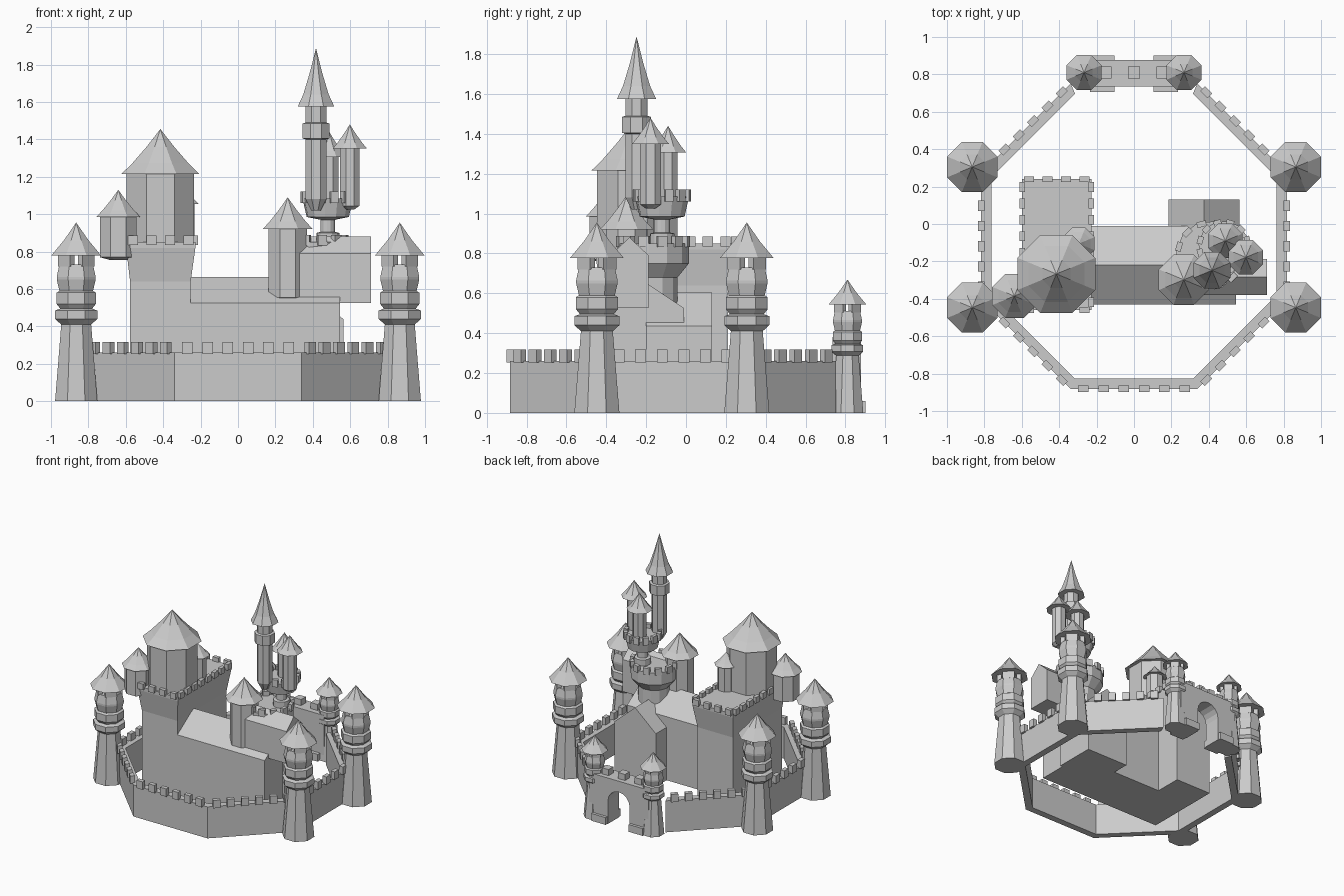
import bpy, bmesh
from math import pi, sin, cos, atan2
from mathutils import Vector, Matrix

cube = bpy.data.objects.get("Cube")
if cube:
    bpy.data.objects.remove(cube, do_unlink=True)

stone = bpy.data.materials.new("grey_stone")
stone.use_nodes = True
GREY = (0.6, 0.6, 0.6, 1)
stone.diffuse_color = GREY
stone.node_tree.nodes["Principled BSDF"].inputs["Base Color"].default_value = GREY


def finish(name, bm):
    bmesh.ops.recalc_face_normals(bm, faces=bm.faces)
    mesh = bpy.data.meshes.new(name)
    bm.to_mesh(mesh)
    bm.free()
    mesh.materials.append(stone)
    obj = bpy.data.objects.new(name, mesh)
    bpy.context.collection.objects.link(obj)
    return obj


def loft(name, rings):
    """Skin equal-length rings of points and cap both ends."""
    bm = bmesh.new()
    loops = [[bm.verts.new(p) for p in ring] for ring in rings]
    n = len(rings[0])
    for a, b in zip(loops, loops[1:]):
        for i in range(n):
            j = (i + 1) % n
            bm.faces.new((a[i], a[j], b[j], b[i]))
    bm.faces.new(loops[0])
    bm.faces.new(loops[-1])
    bmesh.ops.remove_doubles(bm, verts=bm.verts, dist=0.0003)
    return finish(name, bm)


def lathe(name, x, y, profile, n=8, rot=pi / 8):
    """Faceted turned shape; profile is (half width, height)."""
    k = 1 / cos(pi / n)
    return loft(name, [[(x + r * k * cos(rot + 2 * pi * i / n),
                         y + r * k * sin(rot + 2 * pi * i / n), z)
                        for i in range(n)] for r, z in profile])


def prism(name, outline, axis, lo, hi):
    """Extrude an outline along x, y or z."""
    place = {"x": lambda u, v, w: (w, u, v), "y": lambda u, v, w: (u, w, v),
             "z": lambda u, v, w: (u, v, w)}[axis]
    return loft(name, [[place(u, v, w) for u, v in outline] for w in (lo, hi)])


def boxes(name, items):
    """Many boxes in one object; item is (centre, size, turn)."""
    bm = bmesh.new()
    for centre, size, turn in items:
        m = (Matrix.Translation(centre) @ Matrix.Rotation(turn, 4, "Z")
             @ Matrix.Diagonal((*size, 1)))
        bmesh.ops.create_cube(bm, size=1, matrix=m)
    return finish(name, bm)


def merlon_row(a, b, count, z, size, margin):
    a, b = Vector(a), Vector(b)
    d = b - a
    turn = atan2(d.y, d.x)
    return [((*a.lerp(b, margin + (1 - 2 * margin) * i / (count - 1)), z), size, turn)
            for i in range(count)]


def merlon_ring(name, x, y, r, z, size, n):
    angles = [2 * pi * (i + 0.5) / n for i in range(n)]
    boxes(name, [((x + r * cos(t), y + r * sin(t), z), size, t) for t in angles])


def roof(name, x, y, r, z, top, n=8, rot=pi / 8):
    """Pointed roof with a slightly flared eave."""
    h = top - z
    lathe(name, x, y, [(r, z), (r * 0.72, z + h * 0.24), (r * 0.36, z + h * 0.6),
                       (0.0001, top)], n, rot)


def turret(name, x, y, r, eave_r, low, eave, top, tail=0.05):
    """Corbelled turret with a pointed roof."""
    lathe(name + "_body", x, y, [(r * 0.45, low - tail), (r, low), (r, eave + 0.005)])
    roof(name + "_roof", x, y, eave_r, eave, top)


# Curtain wall: seven sides of an octagon, the eighth is the gatehouse
MID, OUT, THICK, TOP = -0.065, 0.817, 0.055, 0.26


def corner(i, apothem):
    t = pi / 2 + pi / 8 + i * pi / 4
    return (apothem / cos(pi / 8) * cos(t), MID + apothem / cos(pi / 8) * sin(t))


teeth = []
for i in range(7):
    a, b = corner(i, OUT), corner(i + 1, OUT)
    c, d = corner(i + 1, OUT - THICK), corner(i, OUT - THICK)
    prism("curtain_wall", [a, b, c, d], "z", 0, TOP)
    teeth += merlon_row(a, b, 6, TOP + 0.025, (0.055, 0.035, 0.065), 0.1)
boxes("wall_merlons", teeth)


# Wall towers, the gate pair being smaller copies
def wall_tower(name, x, y, s):
    shape = [(0.113, 0), (0.08, 0.41), (0.113, 0.44), (0.113, 0.485), (0.085, 0.495),
             (0.105, 0.52), (0.105, 0.58), (0.09, 0.59), (0.104, 0.65), (0.104, 0.665),
             (0.09, 0.73)]
    lathe(name + "_body", x, y, [(r * s, z * s) for r, z in shape])
    diagonals = [pi / 4 + k * pi / 2 for k in range(4)]
    boxes(name + "_merlons", [((x + 0.075 * s * cos(t), y + 0.075 * s * sin(t), 0.755 * s),
                              (0.035 * s, 0.09 * s, 0.07 * s), t) for t in diagonals])
    lathe(name + "_roof", x, y, [(0.134 * s, 0.778 * s), (0.066 * s, 0.86 * s),
                                 (0.0001, 0.955 * s)])


for side in (-1, 1):
    wall_tower("front_wall_tower", side * 0.865, -0.447, 1)
    wall_tower("rear_wall_tower", side * 0.865, 0.305, 1)
    wall_tower("gate_tower", side * 0.267, 0.81, 0.7)

# Gatehouse with arched passage
arch = [(0.1 * cos(pi * i / 8), 0.19 + 0.1 * sin(pi * i / 8)) for i in range(9)]
prism("gatehouse", [(-0.27, 0), (-0.27, 0.38), (0.27, 0.38), (0.27, 0), (0.1, 0)]
      + arch + [(-0.1, 0)], "y", 0.735, 0.878)
boxes("gate_merlons", [((x, 0.81, 0.4), (0.062, 0.062, 0.06), 0) for x in (-0.15, 0, 0.15)])
boxes("gate_plinths", [((x, 0.803, 0.03), (0.13, 0.196, 0.06), 0) for x in (-0.17, 0.17)])


# Keep with flared parapet
def rect(x0, x1, y0, y1, z):
    return [(x0, y0, z), (x1, y0, z), (x1, y1, z), (x0, y1, z)]


LOW, HIGH = (-0.577, -0.253, -0.43, 0.21), (-0.598, -0.228, -0.46, 0.24)
loft("keep", [rect(*LOW, 0), rect(*LOW, 0.64), rect(*HIGH, 0.82), rect(*HIGH, 0.85)])
x0, x1, y0, y1 = HIGH
size = (0.052, 0.03, 0.05)
boxes("keep_merlons",
      merlon_row((x0, y0), (x1, y0), 4, 0.86, size, 0.1)
      + merlon_row((x0, y1), (x1, y1), 4, 0.86, size, 0.1)
      + merlon_row((x0, y0), (x0, y1), 8, 0.86, size, 0.06)
      + merlon_row((x1, y0), (x1, y1), 8, 0.86, size, 0.06))

# Keep towers
lathe("great_tower", -0.415, -0.267, [(0.18, 0.82), (0.18, 1.22)])
roof("great_tower_roof", -0.415, -0.267, 0.208, 1.215, 1.455)
turret("keep_front_turret", -0.64, -0.385, 0.098, 0.118, 0.77, 0.985, 1.13, 0.015)
turret("keep_side_turret", -0.295, -0.105, 0.062, 0.085, 0.84, 1.055, 1.15)


# Gabled buildings
def gabled(name, axis, lo, hi, a, b, base, eave, ridge):
    mid = (a + b) / 2
    prism(name, [(a, base), (b, base), (b, eave), (mid, ridge), (a, eave)], axis, lo, hi)


gabled("great_hall", "x", -0.26, 0.545, -0.43, -0.01, 0, 0.525, 0.665)
gabled("rear_wing", "y", -0.2, 0.13, 0.185, 0.565, 0, 0.437, 0.603)
gabled("upper_house", "x", 0.33, 0.71, -0.38, -0.187, 0.525, 0.79, 0.88)

# Stair tower on the hall roof
turret("hall_tower", 0.266, -0.298, 0.102, 0.134, 0.555, 0.92, 1.09, 0.02)

# Lower and upper round platforms
lathe("lower_platform", 0.405, -0.165, [(0.12, 0.45), (0.12, 0.68), (0.175, 0.75),
                                        (0.175, 0.85)], 12)
merlon_ring("lower_platform_merlons", 0.405, -0.165, 0.17, 0.86, (0.03, 0.05, 0.055), 12)
lathe("upper_platform", 0.48, -0.12, [(0.06, 0.84), (0.06, 0.9), (0.038, 0.905), (0.038, 0.97),
                                      (0.11, 0.985), (0.132, 1.085)], 12)
merlon_ring("upper_platform_merlons", 0.48, -0.12, 0.13, 1.09, (0.03, 0.042, 0.06), 12)

# Cluster of slim turrets
lathe("tall_turret", 0.417, -0.248, [(0.025, 1.02), (0.055, 1.08), (0.055, 1.4), (0.072, 1.405),
                                     (0.072, 1.485), (0.055, 1.49), (0.055, 1.585)])
lathe("tall_turret_roof", 0.417, -0.248, [(0.098, 1.575), (0.068, 1.64), (0.035, 1.75),
                                          (0.0001, 1.888)])
turret("left_turret", 0.598, -0.178, 0.052, 0.092, 1.045, 1.35, 1.48, 0.02)
turret("rear_turret", 0.488, -0.09, 0.048, 0.092, 1.05, 1.305, 1.44, 0.02)
